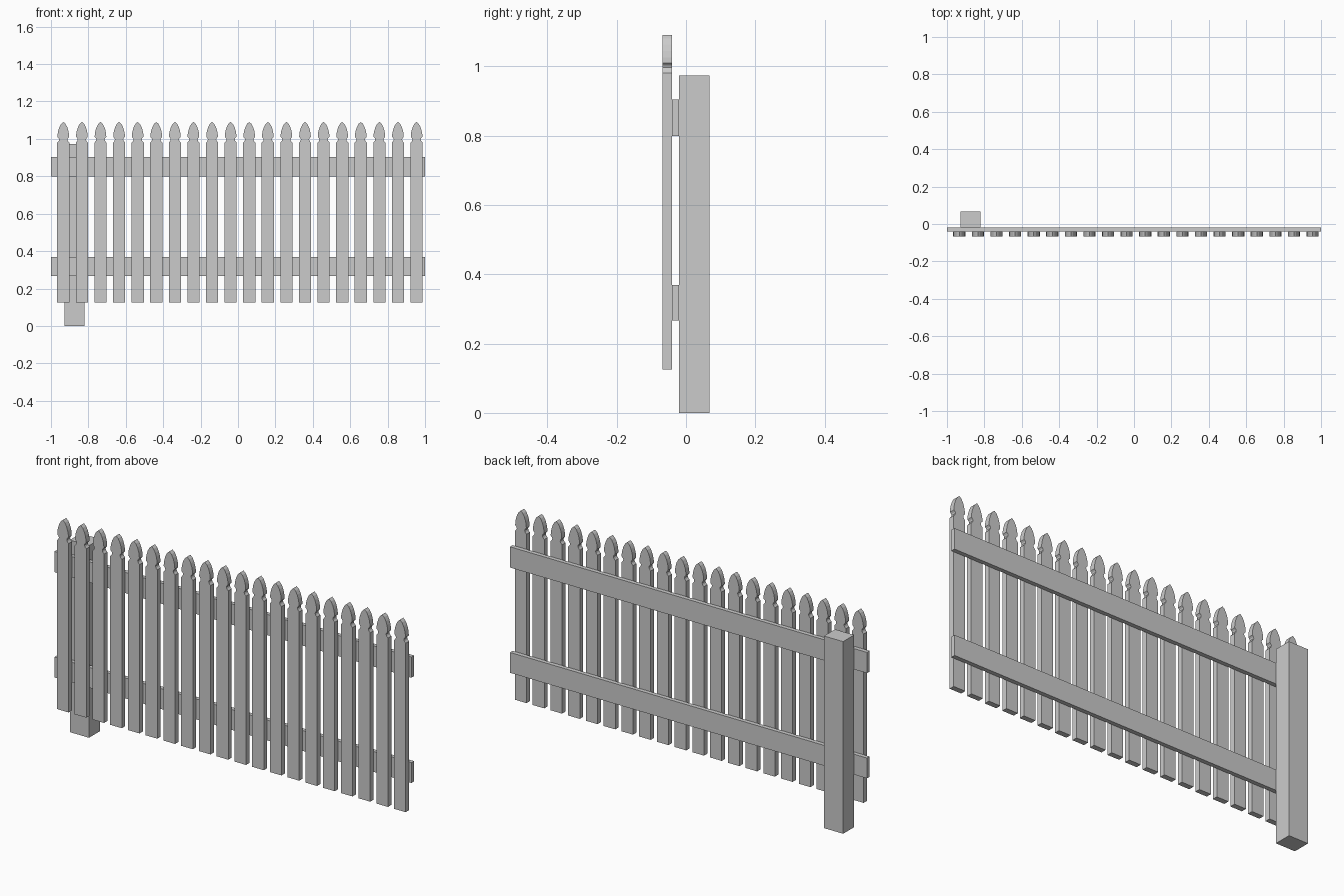
import bpy, bmesh

if "Cube" in bpy.data.objects:
    bpy.data.objects.remove(bpy.data.objects["Cube"])


def prism(name, outline, y0, y1):
    """Extrude an x-z outline from y0 to y1."""
    bm = bmesh.new()
    face = bm.faces.new([bm.verts.new((x, y0, z)) for x, z in outline])
    ext = bmesh.ops.extrude_face_region(bm, geom=[face])
    moved = [v for v in ext["geom"] if isinstance(v, bmesh.types.BMVert)]
    bmesh.ops.translate(bm, verts=moved, vec=(0, y1 - y0, 0))
    bmesh.ops.recalc_face_normals(bm, faces=bm.faces)
    mesh = bpy.data.meshes.new(name)
    bm.to_mesh(mesh)
    bm.free()
    ob = bpy.data.objects.new(name, mesh)
    bpy.context.collection.objects.link(ob)
    return ob


def board(name, x0, x1, y0, y1, z0, z1):
    return prism(name, [(x0, z0), (x1, z0), (x1, z1), (x0, z1)], y0, y1)


# Square post behind the rails
board("post", -0.928, -0.821, -0.02, 0.068, 0, 0.973)

# Two horizontal rails
board("lower_rail", -1, 1, -0.041, -0.02, 0.266, 0.369)
board("upper_rail", -1, 1, -0.041, -0.02, 0.799, 0.904)

# Gothic picket: half profile (half width, height), mirrored to the left
half = [(0.0325, 0.125), (0.0325, 0.980), (0.025, 0.988), (0.022, 0.996),
        (0.024, 1.003), (0.031, 1.010), (0.0305, 1.025), (0.027, 1.044),
        (0.021, 1.063), (0.012, 1.080)]
outline = half + [(0, 1.091)] + [(-x, z) for x, z in reversed(half)]
first = prism("picket", outline, -0.068, -0.041)

# Row of 20 pickets sharing one mesh
for i in range(20):
    ob = first if i == 0 else first.copy()
    ob.name = f"picket_{i + 1:02d}"
    ob.location.x = -0.934 + i * 0.0994
    if i:
        bpy.context.collection.objects.link(ob)
